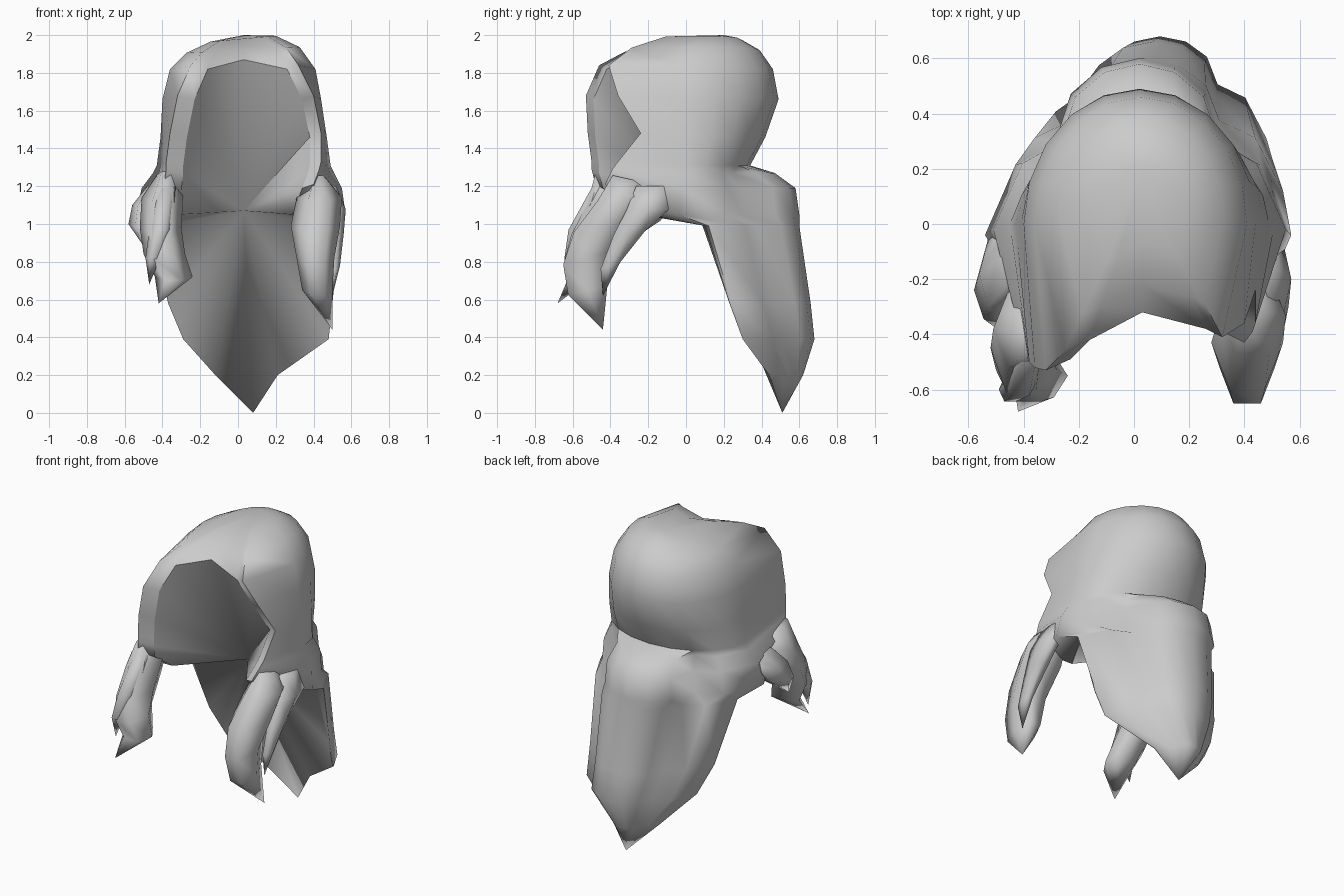
import bpy, bmesh
from math import sin, cos, pi


def finish(name, bm, angle=1.3):
    bmesh.ops.remove_doubles(bm, verts=bm.verts, dist=0.0005)
    bmesh.ops.recalc_face_normals(bm, faces=bm.faces)
    me = bpy.data.meshes.new(name)
    bm.to_mesh(me)
    bm.free()
    ob = bpy.data.objects.new(name, me)
    bpy.context.collection.objects.link(ob)
    bpy.ops.object.select_all(action='DESELECT')
    ob.select_set(True)
    bpy.context.view_layer.objects.active = ob
    bpy.ops.object.shade_smooth_by_angle(angle=angle)
    return ob


def bridge(bm, a, b, closed=False):
    n = len(a)
    for i in range(n if closed else n - 1):
        j = (i + 1) % n
        bm.faces.new((a[i], a[j], b[j], b[i]))


# Cross-sections (side fraction, depth fraction): round skull, peaked back panel
ROUND = [(sin(pi / 10 * i), cos(pi / 10 * i)) for i in range(6)]
PEAKED = [(0, 1), (0.24, 0.95), (0.44, 0.8), (0.54, 0.53), (0.8, 0.40), (1, 0)]

# Hair shell rows, bottom to top:
# z, left edge x y, right edge x y, side x left right, side y, back y
ROWS = [
    (0.00, 0.08, 0.51, 0.08, 0.51, 0.08, 0.08, 0.51, 0.51),
    (0.20, -0.12, 0.44, 0.21, 0.44, -0.12, 0.21, 0.45, 0.62),
    (0.39, -0.29, 0.30, 0.48, 0.30, -0.29, 0.48, 0.31, 0.68),
    (0.58, -0.37, 0.23, 0.50, 0.23, -0.37, 0.50, 0.24, 0.66),
    (0.99, -0.42, 0.10, 0.50, 0.10, -0.46, 0.54, 0.12, 0.60),
    (1.05, -0.31, -0.24, 0.29, -0.23, -0.54, 0.57, -0.04, 0.60),
    (1.19, -0.30, -0.44, 0.34, -0.40, -0.51, 0.55, -0.02, 0.58),
    (1.27, -0.29, -0.46, 0.37, -0.36, -0.45, 0.51, 0.00, 0.47),
    (1.31, -0.29, -0.46, 0.38, -0.33, -0.43, 0.49, 0.00, 0.34),
    (1.46, -0.27, -0.48, 0.38, -0.21, -0.41, 0.47, 0.00, 0.42),
    (1.66, -0.23, -0.49, 0.34, -0.33, -0.40, 0.44, 0.00, 0.49),
    (1.82, -0.16, -0.42, 0.26, -0.38, -0.36, 0.41, 0.00, 0.46),
]


# Main shell: skull cap, flared sides and long back panel
def hair_shell():
    bm = bmesh.new()
    rows = []
    for z, xl, yl, xr, yr, wl, wr, cy, yb in ROWS:
        lip = 0.0 if z < 1.03 else 1.0
        shape = PEAKED if z < 1.3 else ROUND
        cx, w = (wl + wr) / 2, (wr - wl) / 2
        pts = [(xl, yl, z), (xl - 0.09 * lip, yl - 0.04 * lip, z + 0.02 * lip)]
        pts += [(cx - w * u, cy + (yb - cy) * f, z) for u, f in reversed(shape)]
        pts += [(cx + w * u, cy + (yb - cy) * f, z) for u, f in shape[1:]]
        pts += [(xr + 0.06 * lip, yr - 0.03 * lip, z + 0.02 * lip), (xr, yr, z)]
        rows.append([bm.verts.new(p) for p in pts])
    for a, b in zip(rows, rows[1:]):
        bridge(bm, a, b)
    # crown
    front = bm.verts.new((0.03, -0.32, 1.87))
    ring = base = rows[-1] + [front]
    for s, z in ((0.78, 1.92), (0.45, 1.98)):
        new = [bm.verts.new((0.03 + (v.co.x - 0.03) * s, 0.14 + (v.co.y - 0.14) * s,
                             z + 0.04 * v.co.x)) for v in base]
        bridge(bm, ring, new, True)
        ring = new
    apex = bm.verts.new((0.03, 0.2, 2.0))
    for i in range(len(ring)):
        bm.faces.new((ring[i], ring[(i + 1) % len(ring)], apex))
    # inner lining fans out from one point, with a crisp hairline
    edge = [r[0] for r in rows] + [front] + [r[-1] for r in reversed(rows)]
    hub = bm.verts.new((0.03, 0.06, 1.07))
    for a, b in zip(edge, edge[1:]):
        bm.faces.new((a, b, hub))
        bm.edges.get((a, b)).smooth = False
    finish("hair_shell", bm)


hair_shell()


# Hanging locks: six-sided tapering lofts, (x, y, z, radius x, radius y, slope)
def lock(name, sections, sides=6):
    bm = bmesh.new()
    rings = []
    for x, y, z, rx, ry, slope in sections:
        rings.append([bm.verts.new((x + rx * cos(2 * pi * i / sides),
                                    y + ry * sin(2 * pi * i / sides),
                                    z + slope * sin(2 * pi * i / sides)))
                      for i in range(sides)])
    for a, b in zip(rings, rings[1:]):
        bridge(bm, a, b, True)
    bm.faces.new(rings[0])
    finish(name, bm, 1.6)


lock("right_front_lock", [
    (0.43, -0.31, 1.24, 0.04, 0.09, -0.02),
    (0.43, -0.33, 1.14, 0.12, 0.16, 0.02),
    (0.41, -0.43, 0.99, 0.13, 0.19, 0.04),
    (0.41, -0.52, 0.82, 0.10, 0.15, 0.04),
    (0.42, -0.52, 0.65, 0.08, 0.12, 0.03),
    (0.50, -0.44, 0.44, 0.0, 0.0, 0.0)])
lock("right_rear_lock", [
    (0.49, -0.16, 1.20, 0.03, 0.12, 0.0),
    (0.52, -0.20, 1.08, 0.05, 0.13, 0.0),
    (0.51, -0.30, 0.95, 0.05, 0.10, 0.02),
    (0.51, -0.40, 0.78, 0.03, 0.06, 0.02),
    (0.50, -0.44, 0.62, 0.0, 0.0, 0.0)])
lock("left_front_lock", [
    (-0.38, -0.40, 1.26, 0.05, 0.09, -0.02),
    (-0.40, -0.38, 1.14, 0.11, 0.16, 0.03),
    (-0.41, -0.45, 0.98, 0.11, 0.18, 0.04),
    (-0.39, -0.53, 0.84, 0.11, 0.13, 0.03),
    (-0.34, -0.55, 0.72, 0.10, 0.09, 0.02),
    (-0.42, -0.68, 0.58, 0.0, 0.0, 0.0)])
lock("left_outer_strand", [
    (-0.38, -0.46, 1.20, 0.05, 0.04, 0.0),
    (-0.41, -0.57, 0.97, 0.06, 0.06, 0.0),
    (-0.45, -0.60, 0.82, 0.04, 0.05, 0.0),
    (-0.47, -0.60, 0.68, 0.0, 0.0, 0.0)])
lock("left_side_flare", [
    (-0.45, -0.12, 1.20, 0.03, 0.12, 0.0),
    (-0.50, -0.18, 1.10, 0.06, 0.14, 0.0),
    (-0.51, -0.24, 1.00, 0.07, 0.12, 0.02),
    (-0.47, -0.40, 0.84, 0.0, 0.0, 0.0)])
